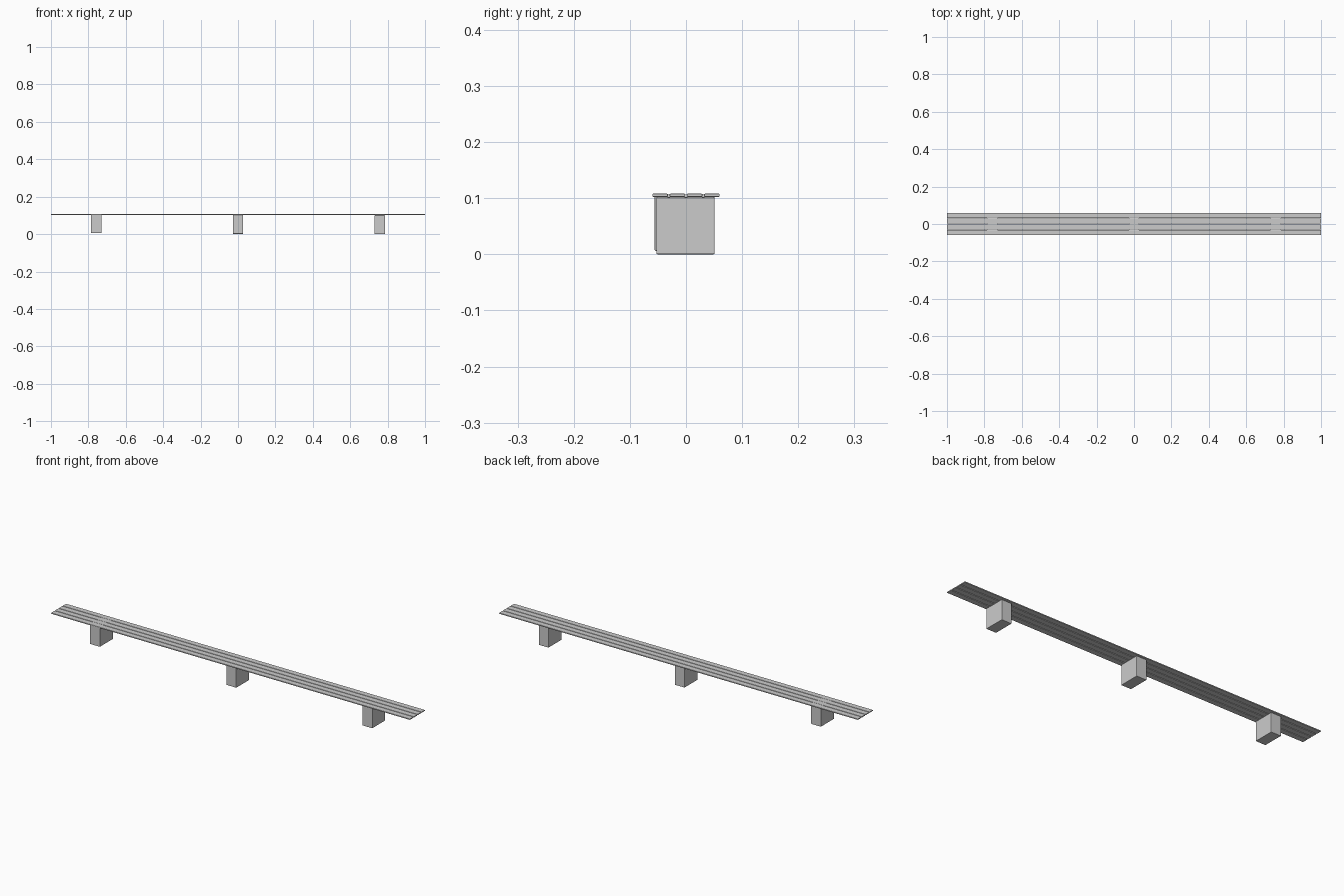
import bpy

if "Cube" in bpy.data.objects:
    bpy.data.objects.remove(bpy.data.objects["Cube"])


def box(name, center, size, bevel):
    bpy.ops.mesh.primitive_cube_add(size=1, location=center)
    ob = bpy.context.object
    ob.name = name
    ob.scale = size
    bpy.ops.object.transform_apply(location=False, rotation=False, scale=True)
    mod = ob.modifiers.new("edge_bevel", "BEVEL")
    mod.width = bevel
    mod.segments = 2
    return ob


# four long deck slats with narrow gaps
for i in range(4):
    y = (i - 1.5) * 0.0307
    box(f"slat_{i + 1}", (0, y, 0.1052), (2.0, 0.0276, 0.0056), 0.0014)

# three support blocks; the left one sits slightly higher and further forward
for name, x, y, z in (("left", -0.758, -0.004, 0.0565),
                      ("middle", 0.0, -0.001, 0.052),
                      ("right", 0.758, -0.001, 0.0505)):
    box(f"{name}_support_block", (x, y, z), (0.055, 0.104, 0.101), 0.002)
